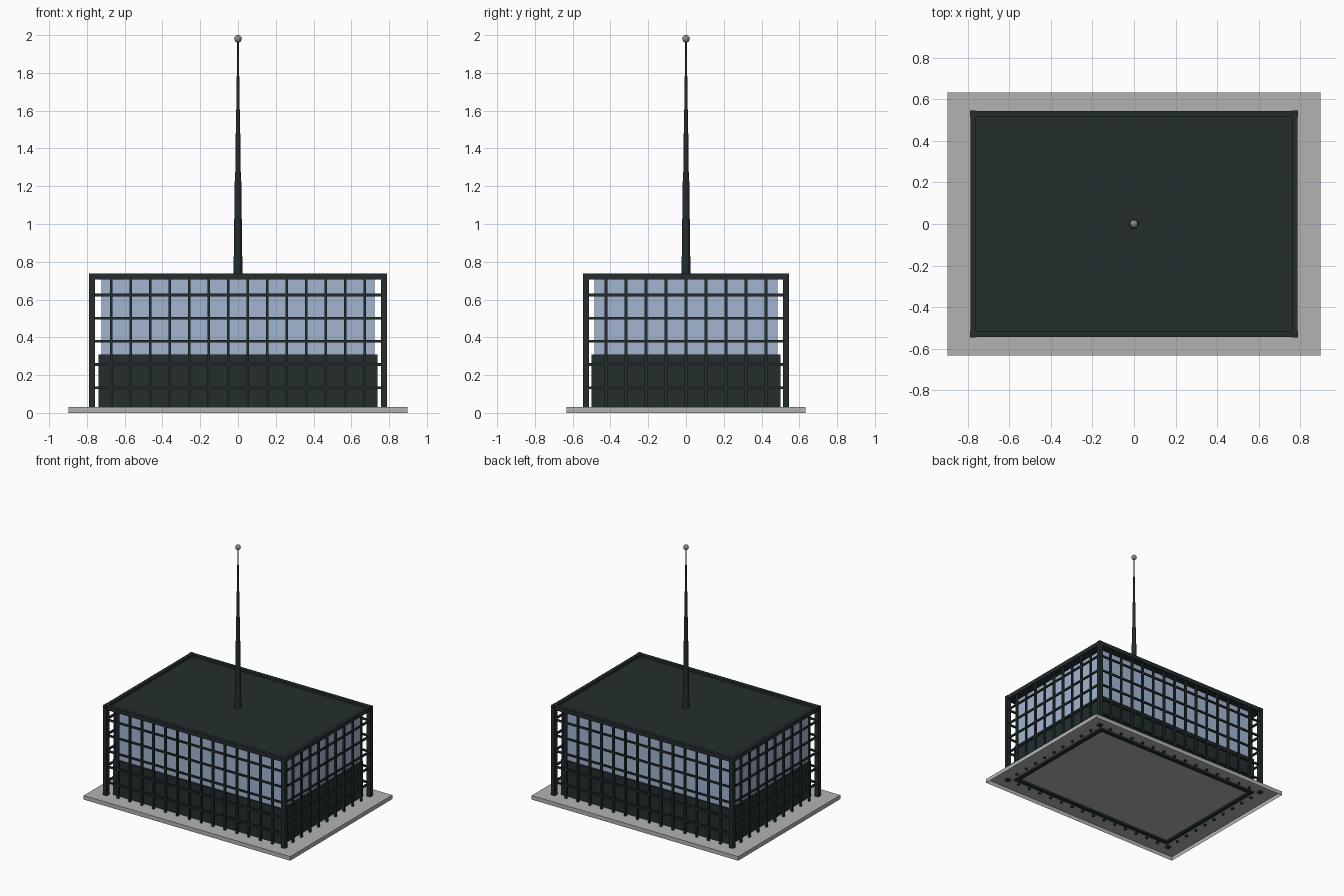
import bpy, bmesh, math
from mathutils import Matrix, Vector

if "Cube" in bpy.data.objects:
    bpy.data.objects.remove(bpy.data.objects["Cube"])


def material(name, rgb):
    m = bpy.data.materials.new(name)
    m.diffuse_color = (*rgb, 1)
    m.use_nodes = True
    m.node_tree.nodes["Principled BSDF"].inputs["Base Color"].default_value = m.diffuse_color
    return m


DARK = material("dark steel", (0.017, 0.027, 0.027))
GLASS = material("blue glass", (0.37, 0.46, 0.64))
STONE = material("grey stone", (0.45, 0.45, 0.45))
METAL = material("grey metal", (0.25, 0.25, 0.25))


def finish(name, bm, mat):
    me = bpy.data.meshes.new(name)
    bm.to_mesh(me)
    bm.free()
    me.materials.append(mat)
    ob = bpy.data.objects.new(name, me)
    bpy.context.collection.objects.link(ob)
    return ob


def add_box(bm, x0, x1, y0, y1, z0, z1):
    mid = Vector((x0 + x1, y0 + y1, z0 + z1)) / 2
    size = Matrix.Diagonal((x1 - x0, y1 - y0, z1 - z0, 1))
    bmesh.ops.create_cube(bm, size=1, matrix=Matrix.Translation(mid) @ size)


def add_ring(bm, hx, hy, t, z0, z1):
    """Rectangular ring with outer half sizes hx, hy and thickness t."""
    for s in (-1, 1):
        a, b = sorted((s * hy, s * (hy - t)))
        add_box(bm, -hx, hx, a, b, z0, z1)
        a, b = sorted((s * hx, s * (hx - t)))
        add_box(bm, a, b, -hy + t, hy - t, z0, z1)


PX, PY = 0.774, 0.53      # centre lines of the outer frame
FOOT = 0.018              # frame feet reach into the hollow base slab

# Base slab, hollow underneath
bm = bmesh.new()
add_box(bm, -0.897, 0.897, -0.633, 0.633, 0, 0.032)
bmesh.ops.delete(bm, geom=[f for f in bm.faces if f.normal.z < -0.9], context='FACES')
finish("base_slab", bm, STONE)

# Lower dark wall and glass box
bm = bmesh.new()
add_ring(bm, 0.738, 0.5, 0.03, FOOT, 0.308)
finish("lower_wall", bm, DARK)
bm = bmesh.new()
add_box(bm, -0.722, 0.722, -0.485, 0.485, 0.3, 0.712)
finish("glass_walls", bm, GLASS)

# Corner posts
bm = bmesh.new()
for sx in (-1, 1):
    for sy in (-1, 1):
        x, y = sx * PX, sy * PY
        add_box(bm, x - 0.016, x + 0.016, y - 0.016, y + 0.016, FOOT, 0.738)
finish("corner_posts", bm, DARK)

# Top beams and recessed roof
bm = bmesh.new()
add_ring(bm, PX + 0.013, PY + 0.014, 0.027, 0.706, 0.738)
finish("top_beams", bm, DARK)
bm = bmesh.new()
add_box(bm, -0.765, 0.765, -0.52, 0.52, 0.706, 0.72)
finish("roof", bm, DARK)

# Vertical mullions on all four sides
W = 0.0075
bm = bmesh.new()
for s in (-1, 1):
    for i in range(1, 15):
        x = -PX + 2 * PX * i / 15
        add_box(bm, x - W, x + W, s * PY - W, s * PY + W, FOOT, 0.71)
    for i in range(1, 10):
        y = -PY + 2 * PY * i / 10
        add_box(bm, s * PX - W, s * PX + W, y - W, y + W, FOOT, 0.71)
finish("mullions", bm, DARK)

# Horizontal rails
bm = bmesh.new()
for i in range(5):
    z = 0.134 + 0.1225 * i
    add_ring(bm, PX + 0.006, PY + 0.006, 0.012, z - 0.007, z + 0.007)
finish("rails", bm, DARK)

# Stepped tapering mast
bm = bmesh.new()
for z0, z1, r0, r1 in ((0.715, 1.24, 0.024, 0.017), (1.24, 1.55, 0.015, 0.011),
                       (1.55, 1.78, 0.010, 0.007), (1.78, 1.97, 0.006, 0.004)):
    bmesh.ops.create_cone(bm, cap_ends=True, segments=12, radius1=r0, radius2=r1,
                          depth=z1 - z0, matrix=Matrix.Translation((0, 0, (z0 + z1) / 2)))
finish("mast", bm, DARK)

# Ball on the mast
bm = bmesh.new()
bmesh.ops.create_uvsphere(bm, u_segments=16, v_segments=10, radius=0.02,
                          matrix=Matrix.Translation((0, 0, 1.98)))
for f in bm.faces:
    f.smooth = True
finish("mast_ball", bm, METAL)
